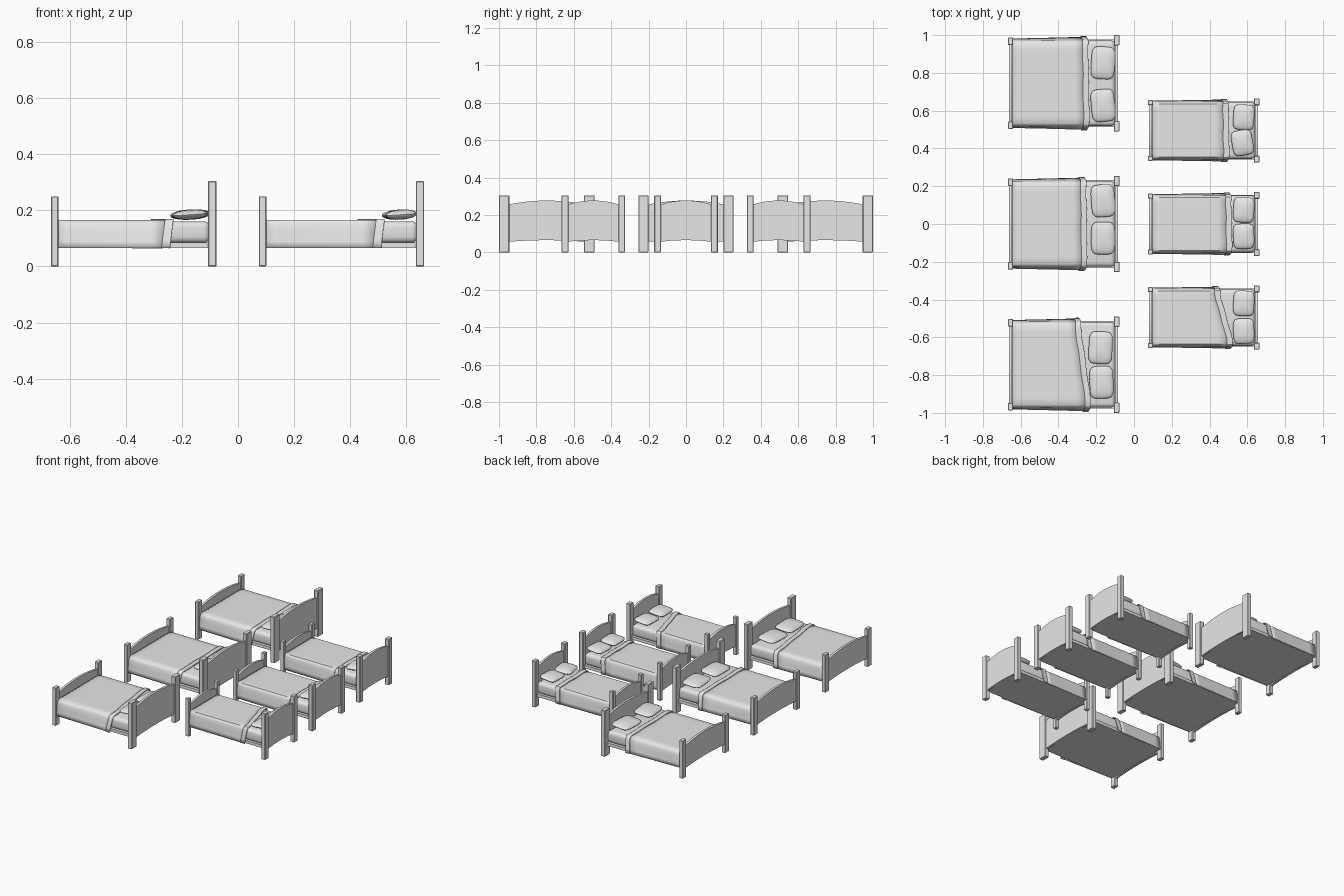
import bpy, bmesh, math
from mathutils import Matrix, Vector

cube = bpy.data.objects.get("Cube")
if cube:
    bpy.data.objects.remove(cube, do_unlink=True)

grey = bpy.data.materials.new("plain grey")
grey.use_nodes = True
grey.diffuse_color = (0.8, 0.8, 0.8, 1)
grey.node_tree.nodes["Principled BSDF"].inputs["Base Color"].default_value = (0.8, 0.8, 0.8, 1)


def finish(name, bm, origin, smooth=False):
    bmesh.ops.recalc_face_normals(bm, faces=bm.faces)
    mesh = bpy.data.meshes.new(name)
    bm.to_mesh(mesh)
    bm.free()
    mesh.materials.append(grey)
    ob = bpy.data.objects.new(name, mesh)
    ob.location = origin
    bpy.context.collection.objects.link(ob)
    if smooth:
        bpy.ops.object.select_all(action='DESELECT')
        ob.select_set(True)
        bpy.context.view_layer.objects.active = ob
        bpy.ops.object.shade_smooth_by_angle(angle=math.radians(40))
    return ob


def box(name, origin, lo, hi, bevel=0.0, segments=1, smooth=False):
    bm = bmesh.new()
    lo, hi = Vector(lo), Vector(hi)
    bmesh.ops.create_cube(bm, size=1)
    bmesh.ops.scale(bm, vec=hi - lo, verts=bm.verts)
    bmesh.ops.translate(bm, vec=(lo + hi) / 2, verts=bm.verts)
    if bevel:
        bmesh.ops.bevel(bm, geom=bm.edges[:], offset=bevel, segments=segments,
                        profile=0.5, affect='EDGES')
    return finish(name, bm, origin, smooth)


def arched_board(name, origin, x, half, top, rise):
    """Panel with a curved top and a shallow curved lower edge."""
    bm = bmesh.new()
    n = 14
    ys = [-1 + 2 * i / n for i in range(n + 1)]
    outline = [(half * t, top + rise * (1 - t * t)) for t in ys]
    outline += [(half * t, 0.055 + 0.01 * (1 - t * t)) for t in reversed(ys)]
    face = bm.faces.new([bm.verts.new((x, y, z)) for y, z in outline])
    out = bmesh.ops.extrude_face_region(bm, geom=[face])
    moved = [v for v in out["geom"] if isinstance(v, bmesh.types.BMVert)]
    bmesh.ops.translate(bm, vec=(0.015, 0, 0), verts=moved)
    return finish(name, bm, origin, True)


# Half cross-section of the bedding, from hem to shoulder
DRAPE = [(0.236, 0.066), (0.233, 0.09), (0.23, 0.12), (0.227, 0.145),
         (0.222, 0.158), (0.212, 0.165)]


def cloth(name, origin, s, start, end, grow):
    """Draped sheet between two x positions that are functions of y."""
    flat = [(0.212 * (1 - k / 6), 0.166) for k in range(1, 6)]
    half = DRAPE + flat
    section = half + [(0, 0.166)] + [(-y, z) for y, z in reversed(half)]
    bm = bmesh.new()
    rows = []
    for i in range(9):
        t = i / 8
        row = []
        for y, z in section:
            x = start(y) + (end(y) - start(y)) * t
            hang = max(0, (0.165 - z) / 0.1)
            flare = 1 + 0.04 * hang * x / 0.4
            x -= 0.012 * hang * (x > 0.3)
            row.append(bm.verts.new((x, (y * flare + math.copysign(grow, y) * (y != 0)) * s,
                                     z + grow * (z > 0.07))))
        rows.append(row)
    for a, b in zip(rows, rows[1:]):
        for j in range(len(section) - 1):
            bm.faces.new((a[j], a[j + 1], b[j + 1], b[j]))
    ob = finish(name, bm, origin, True)
    mod = ob.modifiers.new("thickness", 'SOLIDIFY')
    mod.thickness = 0.005
    mod.offset = -1
    return ob


def pillow(name, origin, x, y, turn, hx, hy):
    """Ball squared off into a soft cushion with a pinched rim."""
    bm = bmesh.new()
    bmesh.ops.create_uvsphere(bm, u_segments=28, v_segments=12, radius=1)
    for v in bm.verts:
        a = math.atan2(v.co.y, v.co.x)
        k = (abs(math.cos(a)) ** 5 + abs(math.sin(a)) ** 5) ** -0.2
        v.co = (v.co.x * k * hx, v.co.y * k * hy, 0.018 * v.co.z)
    place = (Matrix.Translation((x, y, 0.185)) @ Matrix.Rotation(math.radians(turn), 4, 'Z')
             @ Matrix.Rotation(math.radians(-4), 4, 'Y'))
    bmesh.ops.transform(bm, matrix=place, verts=bm.verts)
    return finish(name, bm, origin, True)


def bed(label, origin, s, front_edge, back_edge, pillows, pillow_size):
    # Frame
    for side, word in ((1, "left"), (-1, "right")):
        for part, x0, x1, y0, y1, h in (("foot_post", 0, 0.027, 0.202, 0.242, 0.25),
                                        ("head_post", 0.56, 0.59, 0.2, 0.255, 0.305)):
            ya, yb = sorted((side * y0 * s, side * y1 * s))
            box(f"{label}_{part}_{word}", origin, (x0, ya, 0), (x1, yb, h), 0.003)
    arched_board(label + "_headboard", origin, 0.567, 0.22 * s, 0.252, 0.025)
    arched_board(label + "_footboard", origin, 0.006, 0.22 * s, 0.2, 0.025)
    box(label + "_base", origin, (0.02, -0.232 * s, 0.066), (0.568, 0.232 * s, 0.086))
    # Bedding
    box(label + "_mattress", origin, (0.021, -0.226 * s, 0.084), (0.567, 0.226 * s, 0.161),
        0.022, 4, True)

    def edge(y):
        t = min(1, max(0, (y + 0.24) / 0.48))
        t = t * t * (3 - 2 * t)
        return front_edge + (back_edge - front_edge) * t + 0.002 * math.sin(30 * y)

    cloth(label + "_blanket", origin, s, lambda y: 0.023, lambda y: edge(y) + 0.005, 0)
    cloth(label + "_blanket_fold", origin, s, edge, lambda y: edge(y) + 0.03, 0.004)
    for i, (x, y, turn) in enumerate(pillows):
        pillow(f"{label}_pillow_{i + 1}", origin, x, y, turn, *pillow_size)


# Column of wide beds
wide = [
    (0.745, 0.40, 0.395, [(0.503, 0.108, -3), (0.503, -0.117, 5)]),
    (0.0, 0.388, 0.385, [(0.503, 0.123, 4), (0.503, -0.075, 0)]),
    (-0.745, 0.408, 0.357, [(0.49, 0.09, -3), (0.495, -0.093, 2)]),
]
for i, (y, front, back, pillows) in enumerate(wide):
    bed(f"wide_bed_{i + 1}", (-0.667, y, 0), 1, front, back, pillows, (0.063, 0.086))

# Column of narrow beds
narrow = [
    (0.495, 0.40, 0.397, [(0.507, 0.07, -3), (0.5, -0.065, 10)]),
    (0.0, 0.415, 0.412, [(0.507, 0.075, -3), (0.507, -0.065, 2)]),
    (-0.495, 0.42, 0.352, [(0.507, 0.075, -2), (0.507, -0.072, 2)]),
]
for i, (y, front, back, pillows) in enumerate(narrow):
    bed(f"narrow_bed_{i + 1}", (0.074, y, 0), 2 / 3, front, back, pillows, (0.056, 0.067))
